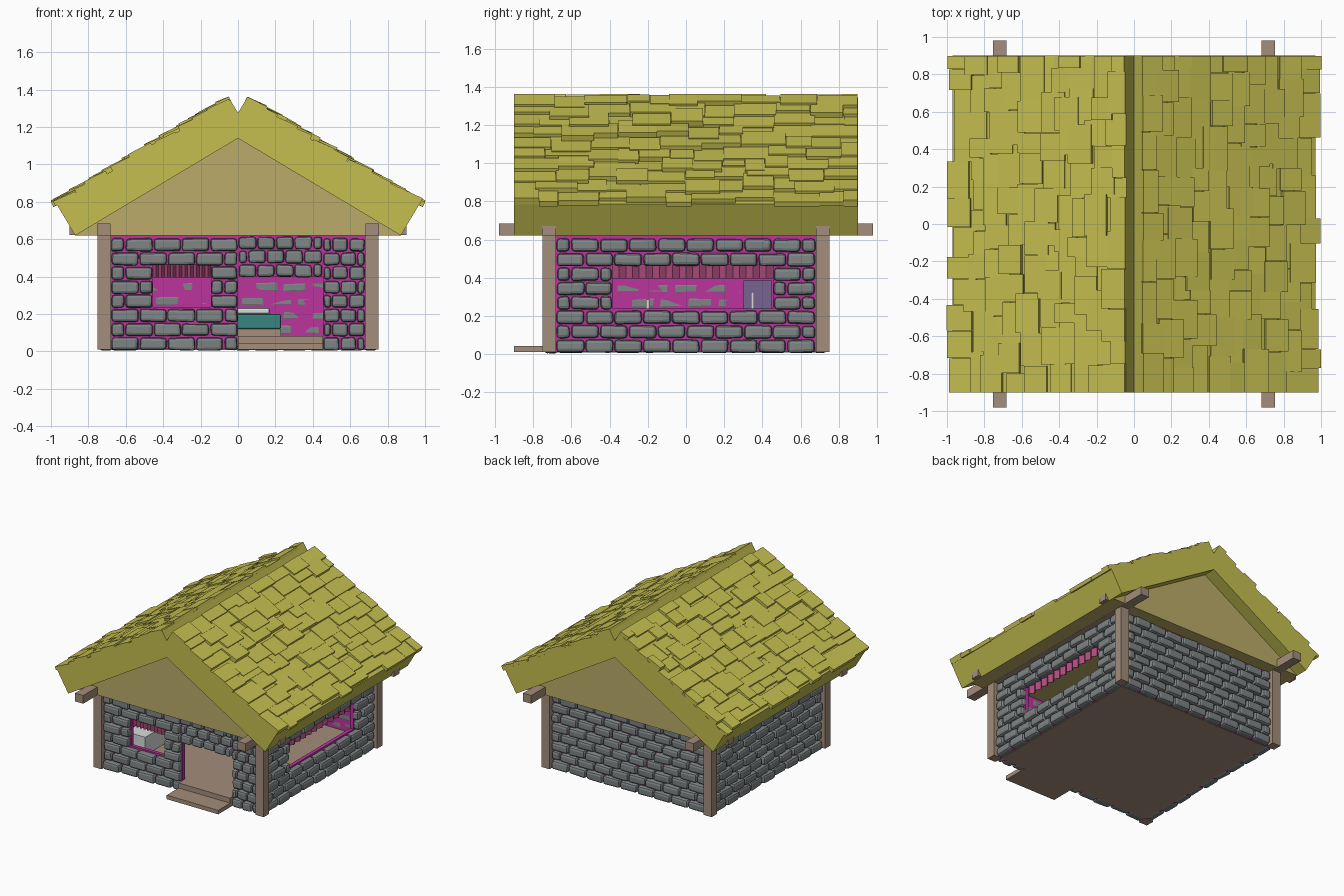
import bpy, bmesh, math, random
from mathutils import Matrix, Vector

if "Cube" in bpy.data.objects:
    bpy.data.objects.remove(bpy.data.objects["Cube"])

random.seed(4)


def mat(name, rgb):
    m = bpy.data.materials.new(name)
    m.diffuse_color = (*rgb, 1)
    m.use_nodes = True
    m.node_tree.nodes["Principled BSDF"].inputs["Base Color"].default_value = m.diffuse_color
    return m


WOOD = mat("wood", (0.37, 0.27, 0.20))
FLOOR = mat("floor_wood", (0.37, 0.27, 0.20))
STONE = mat("stone", (0.21, 0.23, 0.235))
PLASTER = mat("plaster", (0.50, 0.035, 0.34))
CLOTH = mat("curtain_cloth", (0.42, 0.07, 0.20))
THATCH = mat("thatch", (0.56, 0.52, 0.08))
GABLE = mat("gable_board", (0.50, 0.41, 0.14))
TEAL = mat("blanket_cloth", (0.04, 0.24, 0.21))
PALE = mat("pale_cloth", (0.68, 0.72, 0.71))
PURPLE = mat("purple_paint", (0.18, 0.13, 0.28))


def box(bm, lo, hi, m=Matrix(), jitter=0):
    c = [(a + b) / 2 for a, b in zip(lo, hi)]
    s = [b - a for a, b in zip(lo, hi)]
    vs = bmesh.ops.create_cube(bm, size=1)["verts"]
    for v in vs:
        p = Vector([c[i] + v.co[i] * s[i] + random.uniform(-jitter, jitter) for i in range(3)])
        v.co = m @ p


def finish(name, bm, material, bevel=0):
    bmesh.ops.recalc_face_normals(bm, faces=bm.faces)
    me = bpy.data.meshes.new(name)
    bm.to_mesh(me)
    bm.free()
    me.materials.append(material)
    ob = bpy.data.objects.new(name, me)
    bpy.context.collection.objects.link(ob)
    if bevel:
        b = ob.modifiers.new("bevel", "BEVEL")
        b.width, b.segments = bevel, 2
    return ob


def boxes(name, material, items, bevel=0):
    bm = bmesh.new()
    for lo, hi in items:
        box(bm, lo, hi)
    return finish(name, bm, material, bevel)


# Timber frame: corner posts and crossing top beams
boxes("corner_posts", WOOD, [((x - .036, y - .036, .01), (x + .036, y + .036, .66))
                             for x in (-.716, .716) for y in (-.716, .716)])
boxes("side_beams", WOOD, [((x - .036, -.98, .62), (x + .036, .98, .685)) for x in (-.718, .718)])
boxes("end_beams", WOOD, [((-.9, y - .036, .622), (.9, y + .036, .68)) for y in (-.718, .718)])

# Floor and door steps
boxes("floor", FLOOR, [((-.68, -.68, .008), (.68, .68, .08))])
boxes("door_steps", WOOD, [((0, -.9, .01), (.455, -.68, .042)), ((0, -.75, .042), (.455, -.66, .082))])

# Walls: plaster core with stones, written in front-wall coordinates and turned per side
H = .0757
WIN_F, DOOR = (-.455, -.145, .239, .466), (0, .455, .08, .40)
WIN_R = (-.385, .455, .239, .466)
FULL = [(-.68, .68, .003, 8, .151, H)]
FRONT = [(-.68, 0, .003, 8, .151, H), (0, .455, .395, 3, .1, .074), (.455, .68, .003, 8, .09, H)]


def wall(name, turns, openings, sections):
    m = Matrix.Rotation(turns * math.pi / 2, 4, 'Z')
    # plaster core
    bm = bmesh.new()
    u = -.70
    for a, b, z0, z1 in openings:
        box(bm, (u, -.70, .012), (a, -.672, .63), m)
        box(bm, (a, -.70, .012), (b, -.672, z0), m)
        box(bm, (a, -.70, z1), (b, -.672, .63), m)
        u = b
    box(bm, (u, -.70, .012), (.70, -.672, .63), m)
    finish(name + "_plaster", bm, PLASTER)
    # stone courses
    bm = bmesh.new()
    for u0, u1, zs, rows, pitch, h in sections:
        for r in range(rows):
            zb = zs + r * h
            a = u0 - (pitch / 2 if r % 2 else 0)
            while a < u1 - .01:
                b = a + pitch
                parts = [(max(a, u0), min(b, u1))]
                for oa, ob_, z0, z1 in openings:
                    if z0 - .01 < zb + h / 2 < z1 + .01:
                        parts = [q for p, e in parts
                                 for q in ((p, min(e, oa)), (max(p, ob_), e)) if q[1] > q[0]]
                for p, e in parts:
                    if e - p > .035:
                        d = random.uniform(.732, .746)
                        box(bm, (p + .004, -d, zb + .004), (e - .004, -.672, zb + h - .004), m, .004)
                a = b
    for v in bm.verts:
        v.co.z = max(v.co.z, 0)
    finish(name + "_stones", bm, STONE, .018)


wall("front_wall", 0, [WIN_F, DOOR], FRONT)
wall("right_wall", 1, [WIN_R], FULL)
wall("back_wall", 2, [], FULL)
wall("left_wall", 3, [], FULL)


# Pleated curtains at the window tops
def curtain(name, turns, u0, u1, n):
    m = Matrix.Rotation(turns * math.pi / 2, 4, 'Z')
    bm = bmesh.new()
    prev = None
    for i in range(2 * n + 1):
        u = u0 + (u1 - u0) * i / (2 * n)
        y = -.675 - (.022 if i % 2 else 0)
        pair = [bm.verts.new(m @ Vector((u, y, z))) for z in (.395, .466)]
        if prev:
            bm.faces.new((prev[0], pair[0], pair[1], prev[1]))
        prev = pair
    ob = finish(name, bm, CLOTH)
    ob.modifiers.new("thickness", "SOLIDIFY").thickness = .005


curtain("front_curtain", 0, WIN_F[0], WIN_F[1], 10)
curtain("right_curtain", 1, WIN_R[0], WIN_R[1], 12)

# Gable block under the roof, also the ceiling
bm = bmesh.new()
f = bm.faces.new([bm.verts.new(p) for p in ((-.87, -.8, .621), (.87, -.8, .621), (0, -.8, 1.14))])
ext = bmesh.ops.extrude_face_region(bm, geom=[f])["geom"]
bmesh.ops.translate(bm, vec=(0, 1.6, 0), verts=[v for v in ext if isinstance(v, bmesh.types.BMVert)])
finish("gable", bm, GABLE)

# Roof: one thick slab per slope, covered by staggered tilted shingles
# local x runs up the slope from the eave, local z is the slope normal
ang = math.atan2(.52, .87)
for side, s in (("right", 1), ("left", -1)):
    m = Matrix.Translation((.87, 0, .62)) @ Matrix.Rotation(ang, 4, 'Y') @ Matrix.Scale(-1, 4, (1, 0, 0))
    m = Matrix.Scale(s, 4, (1, 0, 0)) @ m
    bm = bmesh.new()
    box(bm, (0, -.9, 0), (1.083, .9, .195), m)
    finish(side + "_roof_slab", bm, THATCH)
    bm = bmesh.new()
    rows = 10
    for r in range(rows):
        base = r * 1.083 / rows
        y = -.9
        while y < .9:
            e = min(y + random.uniform(.1, .24), .9)
            if .9 - e < .06:
                e = .9
            x0 = max(base + random.uniform(-.035, .035), -.022)
            x1 = min(x0 + random.uniform(.12, .15), 1.083)
            lift = random.uniform(.016, .036)
            tilt = (Matrix.Translation((x0, 0, .195)) @
                    Matrix.Rotation(random.uniform(.05, .14), 4, 'Y'))
            box(bm, (0, y, -.004), (x1 - x0, e - .001, lift), m @ tilt)
            y = e
    # keep the shingles under the ridge height
    for v in bm.verts:
        v.co.z = min(v.co.z, 1.362)
    finish(side + "_roof_shingles", bm, THATCH)

# Furniture: bed, cabinet and small table
boxes("bed_frame", WOOD, [((-.23, .05, .08), (.23, .64, .12))])
boxes("bed_blanket", TEAL, [((-.23, .05, .12), (.23, .64, .20))], .008)
boxes("bed_pillow", PALE, [((-.17, .46, .20), (.17, .62, .232))], .01)
boxes("cabinet", PURPLE, [((-.64, .30, .08), (-.48, .45, .385))])
boxes("cabinet_handle", PALE, [((-.48, .34, .24), (-.465, .357, .325))])
boxes("side_table", PALE, [((-.64, -.5, .08), (-.47, -.1, .225))])
boxes("table_cup", PALE, [((-.56, -.21, .225), (-.54, -.19, .285))])
